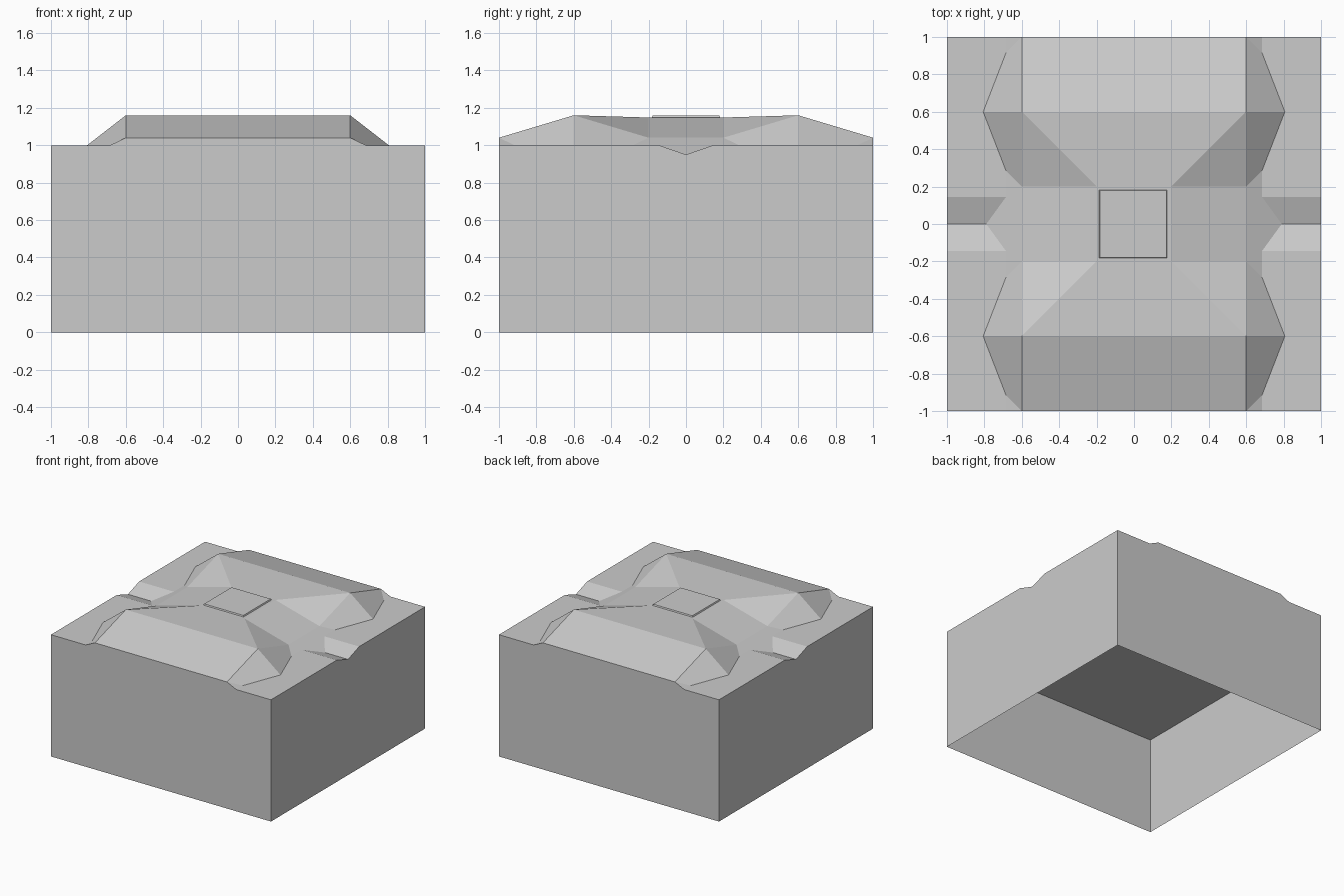
import bpy, bmesh

if "Cube" in bpy.data.objects:
    bpy.data.objects.remove(bpy.data.objects["Cube"])

def finish(bm, name):
    bmesh.ops.remove_doubles(bm, verts=bm.verts, dist=1e-5)
    bmesh.ops.recalc_face_normals(bm, faces=bm.faces)
    me = bpy.data.meshes.new(name)
    bm.to_mesh(me)
    bm.free()
    ob = bpy.data.objects.new(name, me)
    bpy.context.collection.objects.link(ob)
    return ob

# Ground block: profile with a shallow V ditch along x, open underneath
profile = [(-1, 0), (-1, 1), (-.145, 1), (0, .95), (.145, 1), (1, 1), (1, 0)]
bm = bmesh.new()
ends = [[bm.verts.new((x, y, z)) for y, z in profile] for x in (-1, 1)]
for i in range(len(profile) - 1):
    bm.faces.new((ends[0][i], ends[0][i + 1], ends[1][i + 1], ends[1][i]))
for e in ends:
    bm.faces.new(e)
finish(bm, "ground_block")

# Faceted ridge: 5 x 5 grid, sunk into the ground along its x edges
steps = [-1, -.6, -.2, .2, .6, 1]

def height(x, y):
    x, y = abs(x), abs(y)
    if x == 1:
        return .85
    if y == 1:
        return 1.04
    if y == .6:
        return 1.16
    return 1.04 if x == .6 else 1.148

bm = bmesh.new()
g = [[bm.verts.new((x, y, height(x, y))) for y in steps] for x in steps]
for i in range(5):
    for j in range(5):
        a, b, c, d = g[i][j], g[i+1][j], g[i+1][j+1], g[i][j+1]
        # diagonals run through the lower inner corners, mirrored per quadrant
        rising = (i - 2) * (j - 2) >= 0
        if abs(j - 2) == 2 and abs(i - 2) == 2:
            rising = not rising
        if rising:
            bm.faces.new((a, b, c)); bm.faces.new((a, c, d))
        else:
            bm.faces.new((a, b, d)); bm.faces.new((b, c, d))

# Skirt and flat underside of the ridge
rim = [e for e in bm.edges if e.is_boundary]
low = bmesh.ops.extrude_edge_only(bm, edges=rim)["geom"]
for v in low:
    if isinstance(v, bmesh.types.BMVert):
        v.co.z = .8
bmesh.ops.holes_fill(bm, edges=[e for e in low if isinstance(e, bmesh.types.BMEdge)], sides=0)
finish(bm, "ridge")

# Low bevelled pad at the crossing
bm = bmesh.new()
bmesh.ops.create_cube(bm, size=1)
for v in bm.verts:
    top = v.co.z > 0
    half = .178 if top else .19
    v.co = ((half if v.co.x > 0 else -half) - .005, half if v.co.y > 0 else -half, 1.158 if top else 1.13)
finish(bm, "centre_pad")
